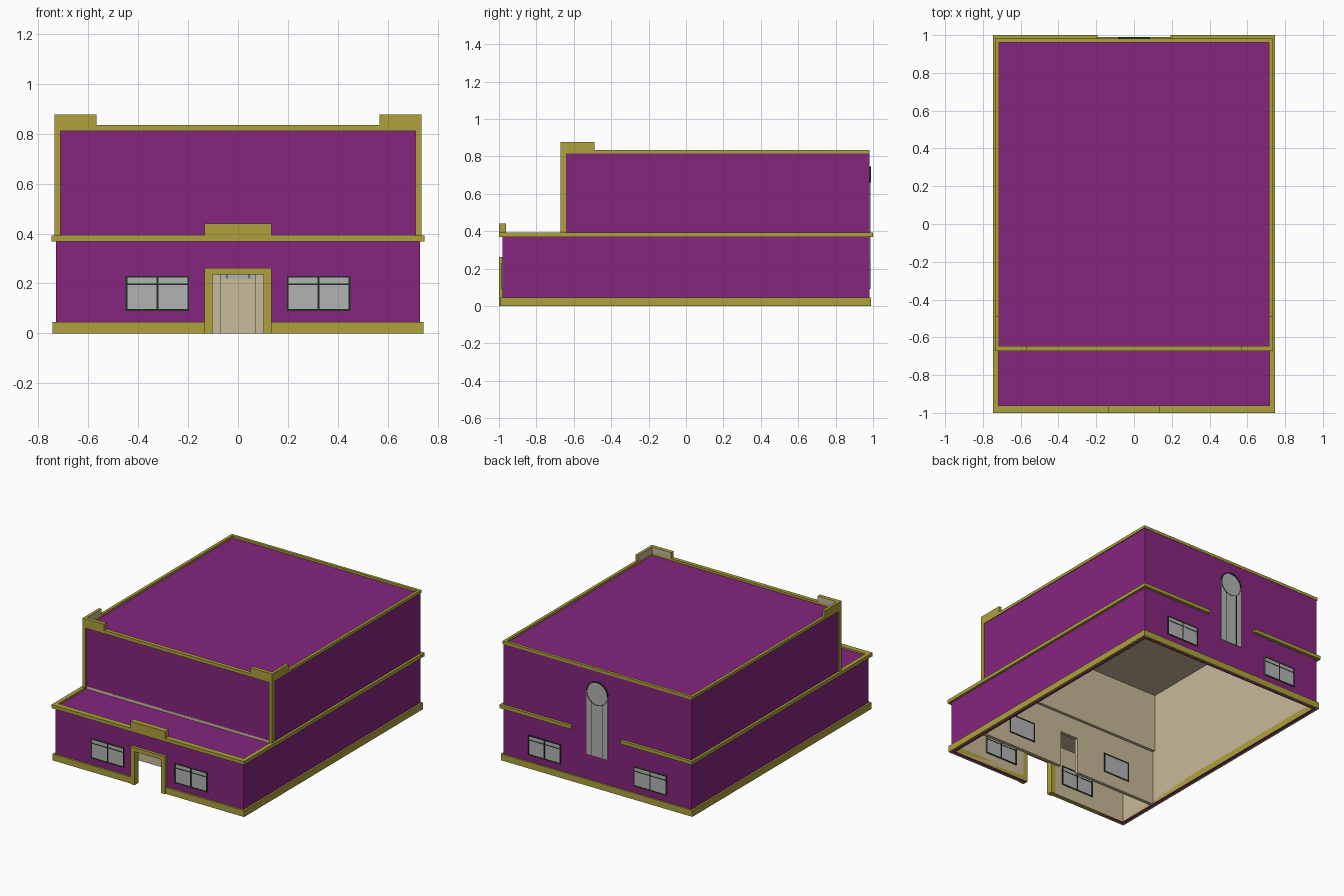
import bpy, bmesh, math
from mathutils import Vector

if "Cube" in bpy.data.objects:
    bpy.data.objects.remove(bpy.data.objects["Cube"])


def material(name, rgb):
    m = bpy.data.materials.new(name)
    m.diffuse_color = (*rgb, 1)
    m.use_nodes = True
    m.node_tree.nodes["Principled BSDF"].inputs["Base Color"].default_value = m.diffuse_color
    return m


PURPLE = material("purple_wall", (0.235, 0.018, 0.21))
TRIM = material("ochre_trim", (0.42, 0.355, 0.045))
BEIGE = material("beige_interior", (0.58, 0.49, 0.32))
GLASS = material("grey_glass", (0.45, 0.45, 0.45))
FRAME = material("dark_frame", (0.013, 0.03, 0.013))


def prism(name, profile, axis, a, b, mat, inner=None):
    """Extrude a 2D profile along an axis; faces pointing to `inner` are beige."""
    def place(p, t):
        c = list(p)
        c.insert(axis, t)
        return c
    bm = bmesh.new()
    f = bm.faces.new([bm.verts.new(place(p, a)) for p in profile])
    ext = bmesh.ops.extrude_face_region(bm, geom=[f])
    shift = Vector((0, 0, 0))
    shift[axis] = b - a
    bmesh.ops.translate(bm, vec=shift,
                        verts=[g for g in ext["geom"] if isinstance(g, bmesh.types.BMVert)])
    bmesh.ops.recalc_face_normals(bm, faces=bm.faces[:])
    bm.normal_update()
    if inner:
        for f in bm.faces:
            if f.normal.dot(Vector(inner)) > 0.9:
                f.material_index = 1
    me = bpy.data.meshes.new(name)
    bm.to_mesh(me)
    bm.free()
    me.materials.append(mat)
    me.materials.append(BEIGE)
    ob = bpy.data.objects.new(name, me)
    bpy.context.collection.objects.link(ob)
    return ob


def box(name, x, y, z, mat, inner=None):
    (x0, x1), (y0, y1) = sorted(x), sorted(y)
    return prism(name, [(x0, y0), (x1, y0), (x1, y1), (x0, y1)], 2, z[0], z[1], mat, inner)


def window(name, cx, w, y, mullions=True):
    """Framed pane through a wall, visible from both sides."""
    z0, z1, t = 0.09, 0.23, 0.007
    x0, x1 = cx - w / 2, cx + w / 2
    fy = (y[0] - 0.003, y[1] + 0.003)
    box(name + "_glass", (x0, x1), y, (z0, z1), GLASS)
    for x in (x0, x1 - t):
        box(name + "_jamb", (x, x + t), fy, (z0, z1), FRAME)
    for z in (z0, z1 - t):
        box(name + "_rail", (x0 + t, x1 - t), fy, (z, z + t), FRAME)
    if mullions:
        box(name + "_mullion", (cx - t / 2, cx + t / 2), fy, (z0 + t, z1 - t), FRAME)
        box(name + "_transom", (x0 + t, x1 - t), (fy[0] + 0.001, fy[1] - 0.001),
            (0.194, 0.199), FRAME)


# Walls: L-shaped sides, back, front with doorway, upper front
L = [(-0.98, 0), (0.98, 0), (0.98, 0.82), (-0.66, 0.82), (-0.66, 0.38), (-0.98, 0.38)]
for s in (-1, 1):
    prism("side_wall", L, 0, s * 0.71, s * 0.73, PURPLE, (-s, 0, 0))
    box("front_wall", (s * 0.105, s * 0.71), (-0.98, -0.96), (0, 0.38), PURPLE, (0, 1, 0))
box("front_wall_over_door", (-0.105, 0.105), (-0.98, -0.96), (0.235, 0.38), PURPLE, (0, 1, 0))
box("back_wall", (-0.71, 0.71), (0.96, 0.98), (0, 0.82), PURPLE, (0, -1, 0))
box("upper_front_wall", (-0.71, 0.71), (-0.66, -0.635), (0.395, 0.82), PURPLE, (0, 1, 0))
box("upper_wall_underside", (-0.71, 0.71), (-0.66, -0.635), (0.39, 0.395), BEIGE)

# Roofs, beige beneath
box("main_roof", (-0.71, 0.71), (-0.635, 0.96), (0.805, 0.82), PURPLE, (0, 0, -1))
box("porch_roof", (-0.71, 0.71), (-0.96, -0.66), (0.365, 0.38), PURPLE, (0, 0, -1))

# Inner partition with doorway and windows
for s in (-1, 1):
    box("partition", (s * 0.07, s * 0.71), (-0.68, -0.655), (0, 0.365), BEIGE)
    window("partition_window", s * 0.40, 0.21, (-0.682, -0.653), False)
box("partition_over_door", (-0.07, 0.07), (-0.68, -0.655), (0.255, 0.365), BEIGE)
box("partition_head", (-0.71, 0.71), (-0.66, -0.655), (0.365, 0.4), BEIGE)

# Plinth and belt course around the building
for s in (-1, 1):
    box("plinth_side", (s * 0.71, s * 0.743), (-0.993, 0.99), (0, 0.045), TRIM)
    box("plinth_front", (s * 0.135, s * 0.71), (-0.993, -0.96), (0, 0.045), TRIM)
    box("belt_side", (s * 0.718, s * 0.747), (-1, 1), (0.368, 0.392), TRIM)
    box("belt_back", (s * 0.193, s * 0.718), (0.97, 1), (0.368, 0.392), TRIM)
box("plinth_back", (-0.71, 0.71), (0.96, 0.99), (0, 0.045), TRIM)
box("belt_front", (-0.718, 0.718), (-1, -0.962), (0.368, 0.392), TRIM)
box("belt_raised_centre", (-0.135, 0.135), (-1, -0.962), (0.392, 0.44), TRIM)

# Door surround
for s in (-1, 1):
    box("door_jamb", (s * 0.102, s * 0.135), (-1, -0.958), (0, 0.235), TRIM)
box("door_head", (-0.135, 0.135), (-1, -0.958), (0.235, 0.263), TRIM)

# Upper parapet, corner trims and raised corners
for s in (-1, 1):
    box("parapet_side", (s * 0.715, s * 0.735), (-0.645, 0.982), (0.815, 0.835), TRIM)
    box("corner_trim", (s * 0.712, s * 0.735), (-0.672, -0.642), (0.38, 0.835), TRIM)
    box("raised_corner_front", (s * 0.568, s * 0.735), (-0.672, -0.645), (0.835, 0.877), TRIM,
        (0, 1, 0))
    box("raised_corner_side", (s * 0.715, s * 0.735), (-0.645, -0.49), (0.835, 0.877), TRIM,
        (-s, 0, 0))
box("parapet_front", (-0.712, 0.712), (-0.672, -0.645), (0.812, 0.835), TRIM)
box("parapet_back", (-0.715, 0.715), (0.962, 0.982), (0.815, 0.835), TRIM)

# Windows front and back
for s in (-1, 1):
    window("front_window", s * 0.323, 0.255, (-0.983, -0.957))
    window("back_window", s * 0.41, 0.255, (0.957, 0.983))


# Tall arched back window with round head tracery
def arc(r, a0, a1, n=12, cz=0.66):
    return [(r * math.cos(math.radians(a0 + (a1 - a0) * i / n)),
             cz + r * math.sin(math.radians(a0 + (a1 - a0) * i / n))) for i in range(n + 1)]


prism("arch_glass", [(-0.082, 0.22), (0.082, 0.22)] + arc(0.082, 0, 180), 1, 0.957, 0.984, GLASS)
prism("arch_frame", arc(0.085, 0, 180) + arc(0.078, 180, 0), 1, 0.955, 0.988, FRAME)
prism("arch_tracery", arc(0.082, 180, 360) + arc(0.078, 360, 180), 1, 0.956, 0.986, FRAME)
for s in (-1, 1):
    box("arch_mullion", (s * 0.043, s * 0.046), (0.956, 0.986), (0.22, 0.595), FRAME)
    box("arch_jamb", (s * 0.079, s * 0.083), (0.956, 0.986), (0.22, 0.66), GLASS)
